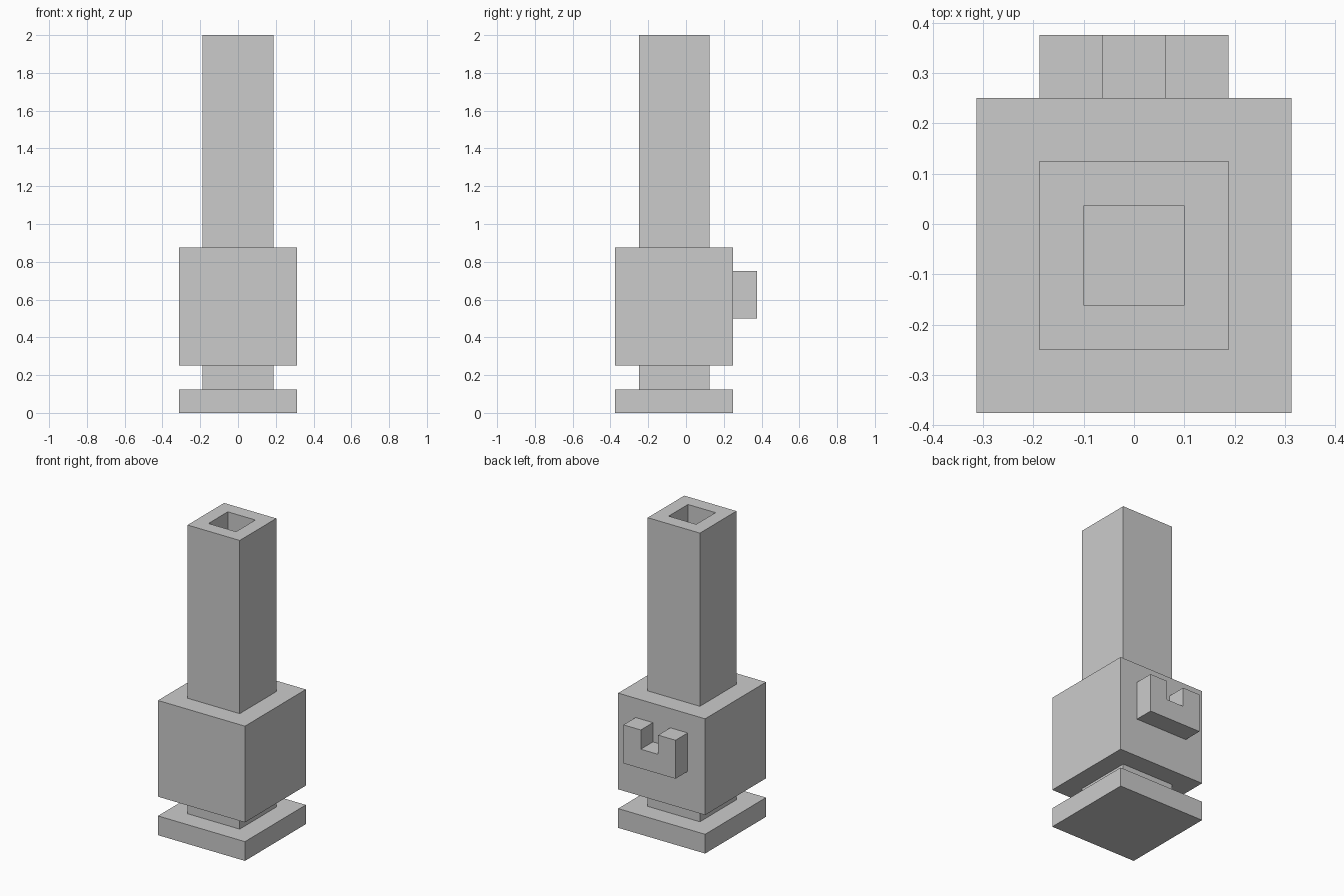
import bpy, bmesh

if "Cube" in bpy.data.objects:
    bpy.data.objects.remove(bpy.data.objects["Cube"])

U = 1 / 16  # modelling grid


def finish(name, bm):
    bmesh.ops.recalc_face_normals(bm, faces=bm.faces)
    mesh = bpy.data.meshes.new(name)
    bm.to_mesh(mesh)
    bm.free()
    obj = bpy.data.objects.new(name, mesh)
    bpy.context.collection.objects.link(obj)
    return obj


def prism(profile, direction):
    """Extrude a closed planar outline along a direction, in grid units."""
    bm = bmesh.new()
    face = bm.faces.new([bm.verts.new([c * U for c in p]) for p in profile])
    out = bmesh.ops.extrude_face_region(bm, geom=[face], use_keep_orig=True)
    verts = [g for g in out["geom"] if isinstance(g, bmesh.types.BMVert)]
    bmesh.ops.translate(bm, verts=verts, vec=[c * U for c in direction])
    bmesh.ops.recalc_face_normals(bm, faces=bm.faces)
    return bm


def block(half, z0, z1):
    """Square block around the shaft axis, which sits at y = -1."""
    outline = [(sx * half, -1 + sy * half, z0)
               for sx, sy in ((-1, -1), (1, -1), (1, 1), (-1, 1))]
    return prism(outline, (0, 0, z1 - z0))


# Stacked square body
finish("base_plate", block(5, 0, 2))
finish("neck", block(3, 2, 4))
finish("main_block", block(5, 4, 14))

# Tall barrel with a square bore sunk from the top
bm = block(3, 14, 32)
top = max(bm.faces, key=lambda f: f.calc_center_median().z)
bmesh.ops.inset_region(bm, faces=[top], thickness=2 * U)
bore = bmesh.ops.extrude_face_region(bm, geom=[top])
floor = [g for g in bore["geom"] if isinstance(g, bmesh.types.BMVert)]
bmesh.ops.translate(bm, verts=floor, vec=(0, 0, -17.9 * U))
if top.is_valid:
    bmesh.ops.delete(bm, geom=[top], context="FACES_ONLY")
finish("barrel", bm)

# U-shaped sight bracket on the back
right = [(3, 8), (3, 12), (1, 12), (1, 10)]
outline = right + [(-x, z) for x, z in reversed(right)]
finish("rear_bracket", prism([(x, 4, z) for x, z in outline], (0, 2, 0)))
